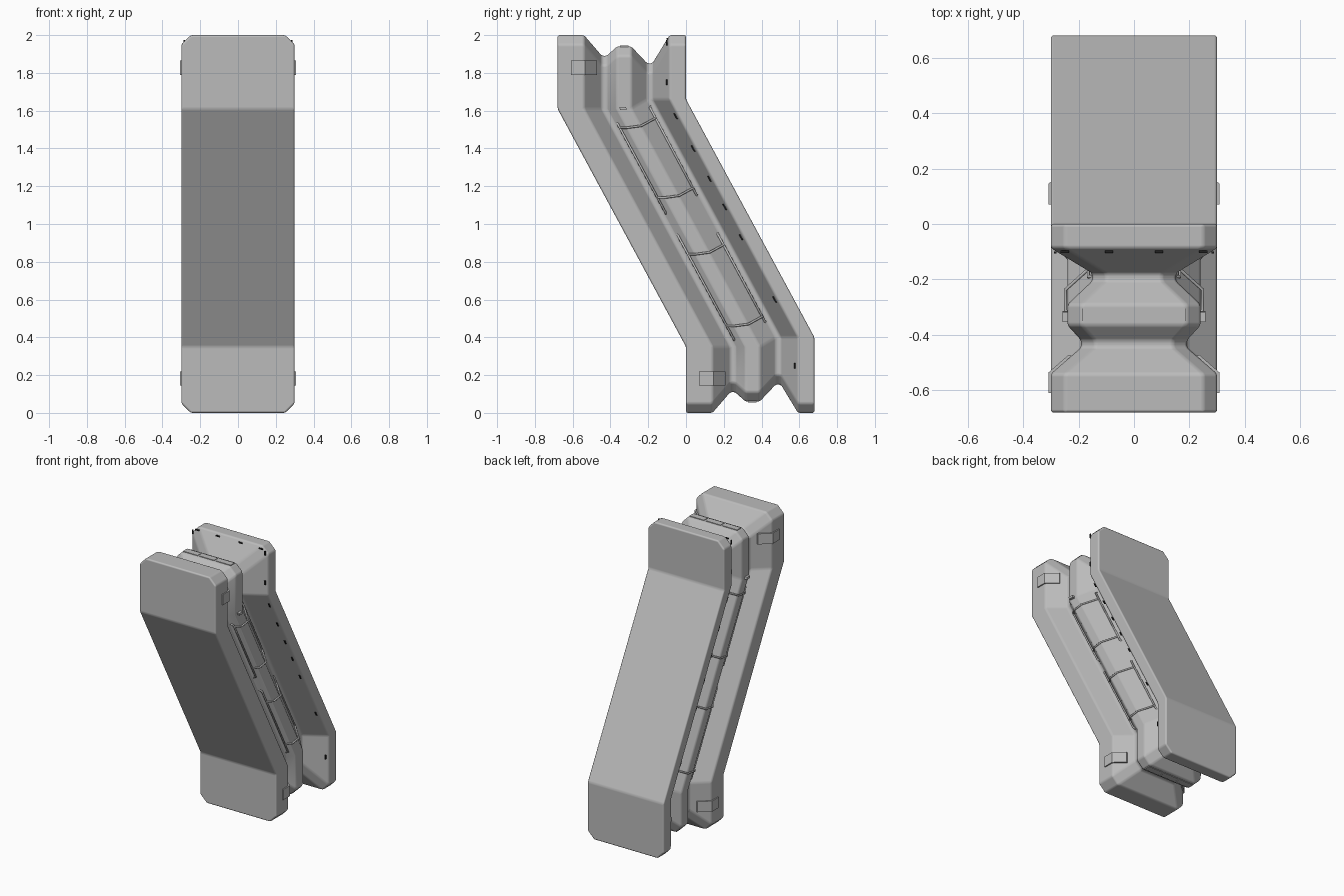
import bpy, bmesh
from mathutils import Vector

cube = bpy.data.objects.get("Cube")
if cube:
    bpy.data.objects.remove(cube, do_unlink=True)


def material(name, rgb):
    m = bpy.data.materials.new(name)
    m.use_nodes = True
    m.diffuse_color = (*rgb, 1)
    m.node_tree.nodes["Principled BSDF"].inputs["Base Color"].default_value = (*rgb, 1)
    return m


GREY = material("plain grey", (0.5, 0.5, 0.5))
DARK = material("dark marking", (0.015, 0.015, 0.015))
LEAN, LOW, HIGH = 0.68, 0.35, 1.61


def leaned(x, y, z, off=0):
    """Shift y so that the straight stack becomes the leaning one."""
    t = (HIGH + off - z) / (HIGH - LOW)
    return Vector((x, y + LEAN * min(max(t, 0), 1), z))


def add_object(name, bm, mat):
    bmesh.ops.recalc_face_normals(bm, faces=bm.faces[:])
    me = bpy.data.meshes.new(name)
    bm.to_mesh(me)
    bm.free()
    me.materials.append(mat)
    ob = bpy.data.objects.new(name, me)
    bpy.context.collection.objects.link(ob)
    return ob


def prism(name, a, b, mat=GREY):
    """Solid between two matching outlines."""
    bm = bmesh.new()
    va, vb = [bm.verts.new(p) for p in a], [bm.verts.new(p) for p in b]
    bm.faces.new(va)
    bm.faces.new(vb[::-1])
    for i in range(len(va)):
        j = (i + 1) % len(va)
        bm.faces.new((va[i], va[j], vb[j], vb[i]))
    return add_object(name, bm, mat)


def box(name, centre, size, mat=GREY, off=0):
    """Box whose corners follow the lean."""
    def ring(s):
        return [leaned(centre[0] + i * size[0] / 2, centre[1] + j * size[1] / 2,
                       centre[2] + s * size[2] / 2, off)
                for i, j in ((-1, -1), (1, -1), (1, 1), (-1, 1))]
    return prism(name, ring(-1), ring(1), mat)


def rod(name, points, radius=0.006):
    cu = bpy.data.curves.new(name, 'CURVE')
    cu.dimensions = '3D'
    cu.bevel_depth, cu.bevel_resolution, cu.use_fill_caps = radius, 2, True
    sp = cu.splines.new('POLY')
    sp.points.add(len(points) - 1)
    for p, co in zip(sp.points, points):
        p.co = (*co, 1)
    cu.materials.append(GREY)
    ob = bpy.data.objects.new(name, cu)
    bpy.context.collection.objects.link(ob)


# Body: chamfered outlines stacked front to back (depth, inset, bend offset)
layers = [(-0.68, 0, 0), (-0.54, 0, 0), (-0.445, 0.11, 0), (-0.42, 0.11, 0),
          (-0.365, 0.06, 0), (-0.29, 0.06, 0), (-0.205, 0.15, 0.05),
          (-0.178, 0.15, 0.05), (-0.087, 0, 0.05), (0, 0, 0.05)]
C = 0.05
bm = bmesh.new()
rings = []
for y, d, off in layers:
    w = 0.3 - d
    right = [(w - C, d), (w, d + C), (w, LOW + off), (w, HIGH + off),
             (w, 2 - d - C), (w - C, 2 - d)]
    outline = right + [(-x, z) for x, z in reversed(right)]
    rings.append([bm.verts.new(leaned(x, y, z, off)) for x, z in outline])
for a, b in zip(rings, rings[1:]):
    for i in range(12):
        j = (i + 1) % 12
        bm.faces.new((a[i], a[j], b[j], b[i]))
for r in (rings[0], rings[-1]):
    for ids in ((0, 1, 2, 9, 10, 11), (2, 3, 8, 9), (3, 4, 5, 6, 7, 8)):
        bm.faces.new([r[i] for i in ids])
body = add_object("body", bm, GREY)
body.data.shade_smooth()
bev = body.modifiers.new("soft edges", 'BEVEL')
bev.width, bev.segments = 0.012, 3
bev.limit_method, bev.angle_limit = 'ANGLE', 0.35
bev.harden_normals = True

for side, label in ((1, "left"), (-1, "right")):
    # Plates wrapped round the front slab edges
    wrap = [(0.308, -0.61), (0.308, -0.535), (0.236, -0.472),
            (0.22, -0.478), (0.29, -0.545), (0.29, -0.61)]
    for level, z0 in (("upper", 1.79), ("lower", 0.145)):
        prism(f"{label}_{level}_edge_plate",
              [leaned(side * x, y, z0) for x, y in wrap],
              [leaned(side * x, y, z0 + 0.075) for x, y in wrap])

    # Rail frames along the leaning sides
    for level, front, back, bars in (
            ("upper", (1.54, 1.05), (1.63, 1.14), (1.51, 1.14)),
            ("lower", (0.95, 0.38), (0.96, 0.47), (0.84, 0.46))):
        for part, x, y, span in (("front", 0.218, -0.405, front),
                                 ("back", 0.165, -0.19, back)):
            top, end = span
            rod(f"{label}_{level}_{part}_rail",
                [leaned(side * (x - 0.03), y, top), leaned(side * x, y, top - 0.015),
                 leaned(side * x, y, end + 0.015), leaned(side * (x - 0.03), y, end)])
        for n, z in enumerate(bars):
            rod(f"{label}_{level}_crossbar_{n + 1}",
                [leaned(side * 0.215, -0.405, z), leaned(side * 0.247, -0.365, z),
                 leaned(side * 0.247, -0.285, z + 0.01),
                 leaned(side * 0.165, -0.19, z + 0.05)])

    # Small clip on the middle block
    box(f"{label}_clip", (side * 0.247, -0.335, 1.612), (0.022, 0.035, 0.016))

    # Dark ticks along the inner edge of the back slab
    for n, z in enumerate((1.96, 1.75, 1.57, 1.4, 1.24, 1.09, 0.93, 0.6, 0.25)):
        box(f"{label}_tick_{n + 1}", (side * 0.284, -0.103, z), (0.008, 0.008, 0.03),
            DARK, 0.05)

# Dark ticks along the top of the back slab
for n, x in enumerate((-0.25, -0.09, 0.09, 0.25)):
    box(f"top_tick_{n + 1}", (x, -0.1, 1.981), (0.03, 0.008, 0.008), DARK)

# Thin strip plates on the ends of the middle block
for n, x in enumerate((-0.13, 0, 0.13)):
    for level, z in (("top", 1.941), ("bottom", 0.059)):
        box(f"{level}_strip_{n + 1}", (x, -0.328, z), (0.115, 0.045, 0.006))
